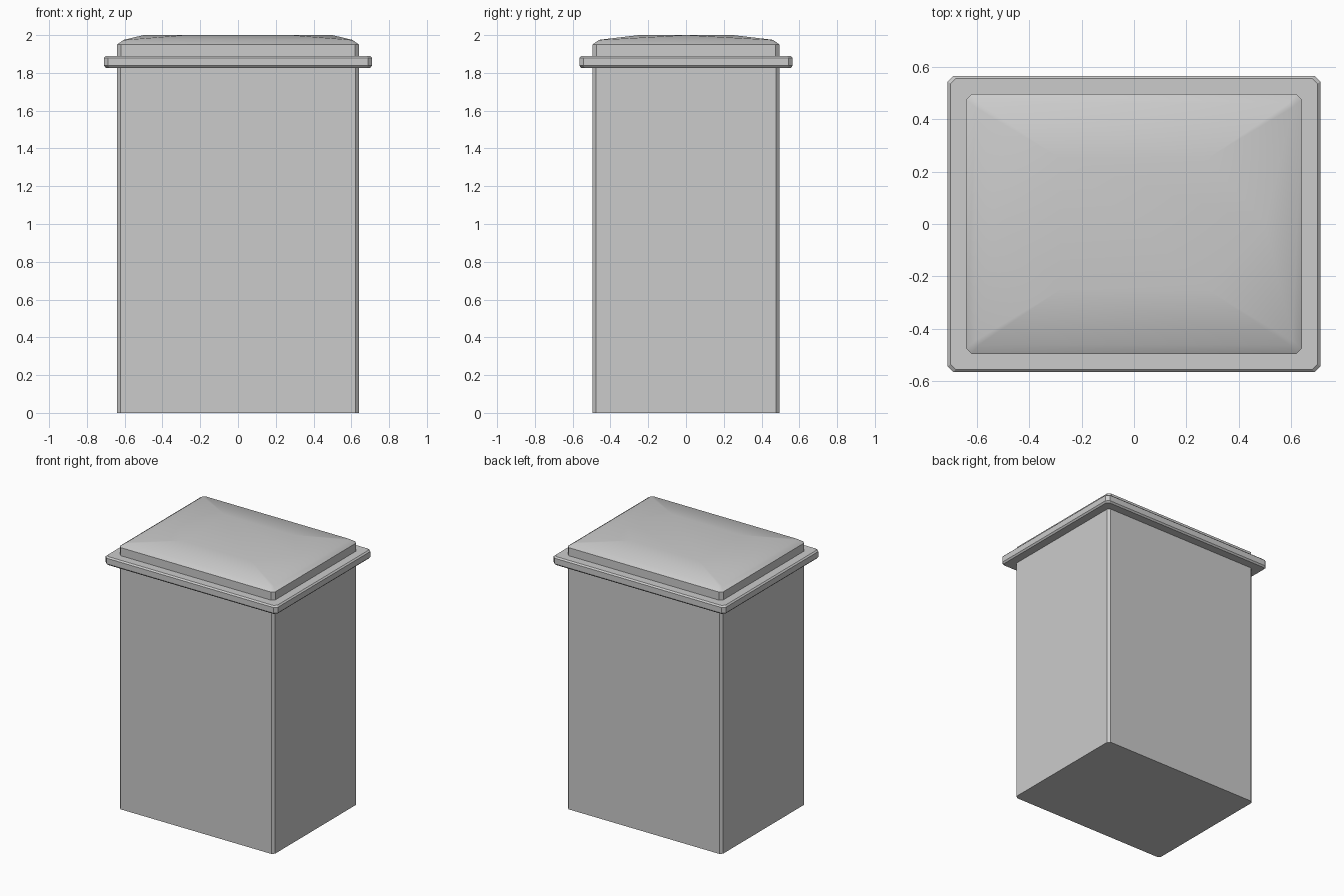
import bpy, bmesh, math

cube = bpy.data.objects.get("Cube")
if cube:
    bpy.data.objects.remove(cube, do_unlink=True)

grey = bpy.data.materials.new("light grey")
grey.use_nodes = True
grey.diffuse_color = (0.6, 0.6, 0.6, 1)
grey.node_tree.nodes["Principled BSDF"].inputs["Base Color"].default_value = (0.6, 0.6, 0.6, 1)


def ring(hx, hy, z, cut):
    """Rectangle with clipped corners, counter-clockwise."""
    return [(hx, -hy + cut, z), (hx, hy - cut, z), (hx - cut, hy, z), (-hx + cut, hy, z),
            (-hx, hy - cut, z), (-hx, -hy + cut, z), (-hx + cut, -hy, z), (hx - cut, -hy, z)]


def finish(name, bm):
    bmesh.ops.recalc_face_normals(bm, faces=bm.faces)
    mesh = bpy.data.meshes.new(name)
    bm.to_mesh(mesh)
    bm.free()
    mesh.materials.append(grey)
    obj = bpy.data.objects.new(name, mesh)
    bpy.context.collection.objects.link(obj)
    bpy.ops.object.select_all(action='DESELECT')
    obj.select_set(True)
    bpy.context.view_layer.objects.active = obj
    bpy.ops.object.shade_smooth_by_angle(angle=math.radians(30))


def loft(name, rings):
    bm = bmesh.new()
    loops = [[bm.verts.new(p) for p in r] for r in rings]
    for a, b in zip(loops, loops[1:]):
        for i in range(len(a)):
            j = (i + 1) % len(a)
            bm.faces.new((a[i], a[j], b[j], b[i]))
    bm.faces.new(loops[0])
    bm.faces.new(loops[-1])
    finish(name, bm)


# Tall bin body
loft("bin_body", [ring(0.64, 0.495, z, 0.018) for z in (0, 1.84)])

# Overhanging lid rim with eased edges
loft("lid_rim", [ring(0.70, 0.555, 1.827, 0.02), ring(0.71, 0.565, 1.838, 0.022),
                 ring(0.71, 0.565, 1.88, 0.022), ring(0.70, 0.555, 1.89, 0.02)])

# Raised lid panel with a shallow crown, wrapped around its outline points
points = ring(0.64, 0.495, 1.88, 0.02) + ring(0.64, 0.495, 1.95, 0.02)
points += ring(0.605, 0.46, 1.975, 0.015)
points += [(s * 0.5, 0, 2) for s in (1, -1)]
points += [(s * 0.28, t * 0.25, 2) for s in (1, -1) for t in (1, -1)]
bm = bmesh.new()
for p in points:
    bm.verts.new(p)
bmesh.ops.convex_hull(bm, input=bm.verts)
finish("lid_crown", bm)
